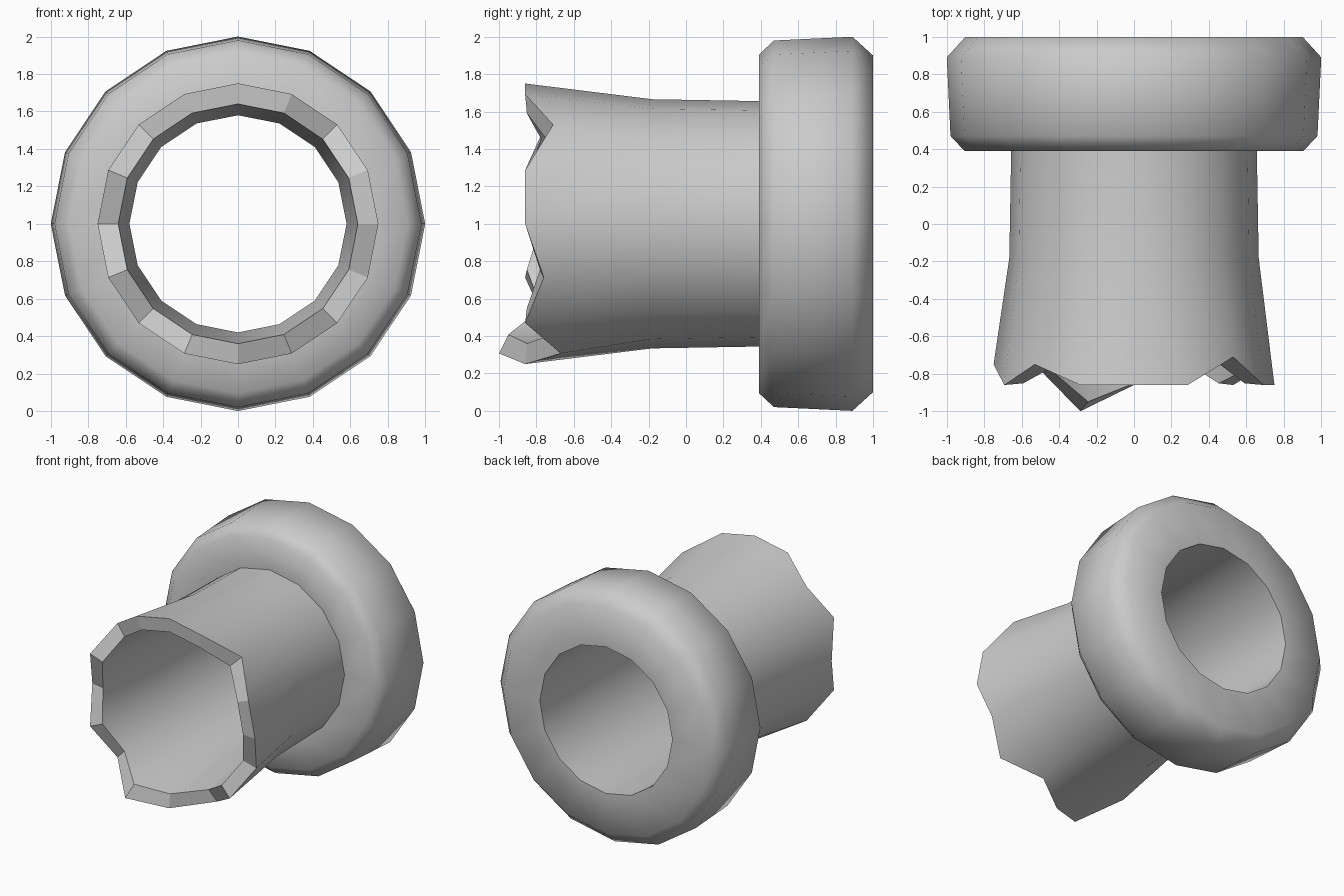
import bpy, bmesh, math

if "Cube" in bpy.data.objects:
    bpy.data.objects.remove(bpy.data.objects["Cube"], do_unlink=True)

SIDES = 16

# Grey material
grey = bpy.data.materials.new("plain grey")
grey.use_nodes = True
colour = (0.6, 0.6, 0.6, 1)
grey.diffuse_color = colour
grey.node_tree.nodes["Principled BSDF"].inputs["Base Color"].default_value = colour

# Depth of the broken edge around the neck, anticlockwise from +x seen from the front
edge = [-.86, -.86, -.71, -.86, -.86, -.86, -.75, -.86,
        -.75, -.86, -.75, -1.0, -.86, -.67, -.86, -.76]
inner_edge = [-.83 + .7 * (y + .83) for y in edge]

# Closed profile of (radius, depth): neck outside, lip, then bore back to the edge
profile = [(.75, edge), (.666, -.18), (.656, .395),
           (.905, .39), (.98, .47), (1, .89), (.9, 1),
           (.58, 1), (.58, -.18), (.64, inner_edge)]

bm = bmesh.new()


def ring(radius, depth):
    verts = []
    for i in range(SIDES):
        a = math.tau * i / SIDES
        y = depth[i] if isinstance(depth, list) else depth
        verts.append(bm.verts.new((radius * math.cos(a), y, 1 + radius * math.sin(a))))
    return verts


rings = [ring(r, d) for r, d in profile]
rim = []
for k, a in enumerate(rings):
    b = rings[(k + 1) % len(rings)]
    for i in range(SIDES):
        j = (i + 1) % SIDES
        face = bm.faces.new((a[i], a[j], b[j], b[i]))
        if k == len(rings) - 1:
            rim.append(face)
bmesh.ops.recalc_face_normals(bm, faces=bm.faces)
bm.faces.index_update()
rim_ids = [f.index for f in rim]

mesh = bpy.data.meshes.new("broken_neck")
bm.to_mesh(mesh)
bm.free()
neck = bpy.data.objects.new("broken_neck", mesh)
bpy.context.collection.objects.link(neck)
mesh.materials.append(grey)

# Rounded lip and neck, with a crisp joint, bore opening and faceted break
bpy.ops.object.select_all(action="DESELECT")
neck.select_set(True)
bpy.context.view_layer.objects.active = neck
bpy.ops.object.shade_smooth_by_angle(angle=math.radians(62))
for i in rim_ids:
    mesh.polygons[i].use_smooth = False
